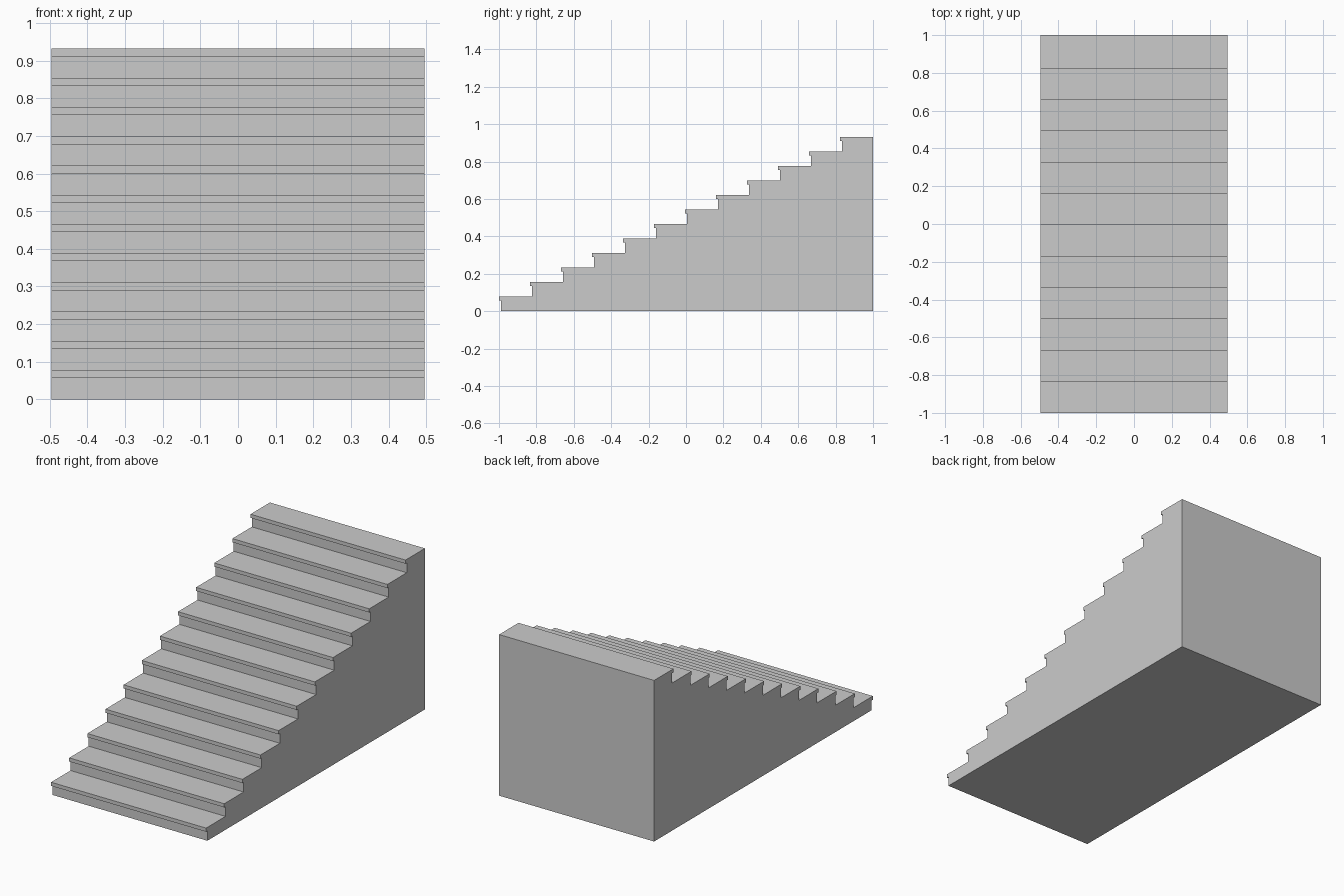
import bpy, bmesh

if "Cube" in bpy.data.objects:
    bpy.data.objects.remove(bpy.data.objects["Cube"])

STEPS = 12
NOSE = 0.0115                      # tread overhang
GOING = (2 - NOSE) / STEPS
RISE = 0.932 / STEPS
TREAD = 0.0213                     # nosing thickness
HALF_W = 0.496

# Side profile (y, z): riser, underside of nosing, nosing face, tread
profile = []
for i in range(STEPS):
    front = -1 + i * GOING
    riser = front + NOSE
    top = (i + 1) * RISE
    profile += [(riser, i * RISE), (riser, top - TREAD),
                (front, top - TREAD), (front, top)]
profile += [(1, STEPS * RISE), (1, 0)]

# Extrude the profile across the width
bm = bmesh.new()
side = bm.faces.new([bm.verts.new((-HALF_W, y, z)) for y, z in profile])
ext = bmesh.ops.extrude_face_region(bm, geom=[side], use_keep_orig=True)
verts = [g for g in ext["geom"] if isinstance(g, bmesh.types.BMVert)]
bmesh.ops.translate(bm, verts=verts, vec=(2 * HALF_W, 0, 0))
bmesh.ops.recalc_face_normals(bm, faces=bm.faces)

mesh = bpy.data.meshes.new("staircase")
bm.to_mesh(mesh)
bm.free()
bpy.context.collection.objects.link(bpy.data.objects.new("staircase", mesh))
